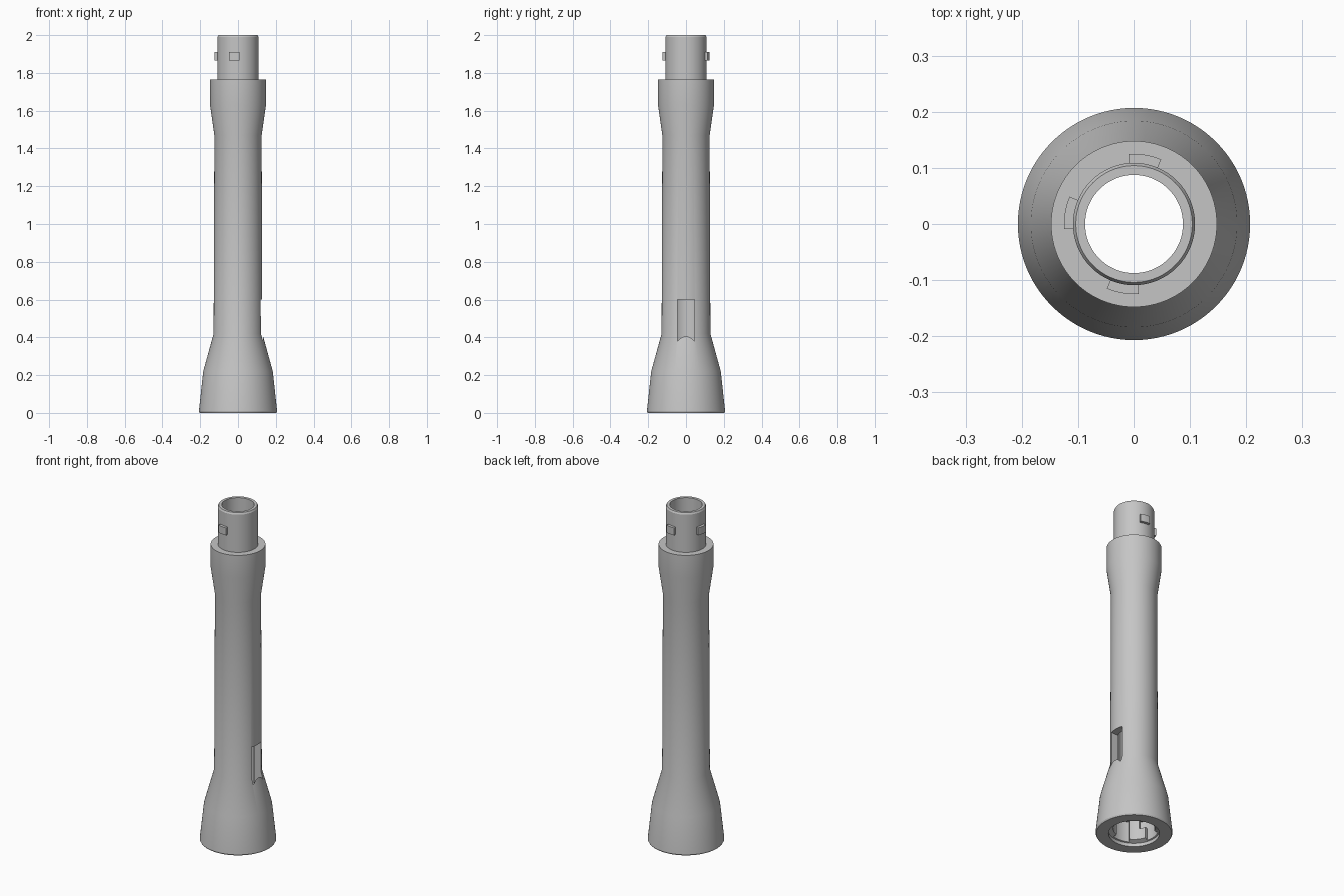
import bpy
import bmesh
from math import cos, sin, radians, tau

cube = bpy.data.objects.get("Cube")
if cube:
    bpy.data.objects.remove(cube, do_unlink=True)

grey = bpy.data.materials.new("light grey")
grey.use_nodes = True
grey.diffuse_color = (0.56, 0.56, 0.56, 1)
grey.node_tree.nodes["Principled BSDF"].inputs["Base Color"].default_value = (0.56, 0.56, 0.56, 1)


def finish(name, bm):
    bmesh.ops.recalc_face_normals(bm, faces=bm.faces)
    mesh = bpy.data.meshes.new(name)
    bm.to_mesh(mesh)
    bm.free()
    mesh.materials.append(grey)
    obj = bpy.data.objects.new(name, mesh)
    bpy.context.collection.objects.link(obj)
    return obj


def lathe(name, profile, steps=96):
    """Closed (radius, height) outline turned around z."""
    bm = bmesh.new()
    rings = [[bm.verts.new((r * cos(tau * i / steps), r * sin(tau * i / steps), z))
              for r, z in profile] for i in range(steps)]
    n = len(profile)
    for i in range(steps):
        a, b = rings[i], rings[(i + 1) % steps]
        for j in range(n):
            k = (j + 1) % n
            bm.faces.new((a[j], b[j], b[k], a[k]))
    return finish(name, bm)


def sector(name, r0, r1, z0, z1, start, end, steps=10):
    """Curved block between two radii, heights and angles."""
    bm = bmesh.new()
    rings = []
    for i in range(steps + 1):
        t = radians(start + (end - start) * i / steps)
        rings.append([bm.verts.new((r * cos(t), r * sin(t), z))
                      for r, z in ((r0, z0), (r1, z0), (r1, z1), (r0, z1))])
    for a, b in zip(rings, rings[1:]):
        for j in range(4):
            k = (j + 1) % 4
            bm.faces.new((a[j], b[j], b[k], a[k]))
    bm.faces.new(rings[0])
    bm.faces.new(rings[-1])
    return finish(name, bm)


def box(name, x0, x1, y0, y1, z0, z1):
    bm = bmesh.new()
    bmesh.ops.create_cube(bm, size=1)
    for v in bm.verts:
        v.co = (x1 if v.co.x > 0 else x0, y1 if v.co.y > 0 else y0, z1 if v.co.z > 0 else z0)
    return finish(name, bm)


def select(obj):
    bpy.ops.object.select_all(action='DESELECT')
    obj.select_set(True)
    bpy.context.view_layer.objects.active = obj


def cut(target, cutter):
    mod = target.modifiers.new("cut", 'BOOLEAN')
    mod.operation = 'DIFFERENCE'
    mod.solver = 'EXACT'
    mod.object = cutter
    select(target)
    bpy.ops.object.modifier_apply(modifier=mod.name)
    bpy.data.objects.remove(cutter, do_unlink=True)


# Flared tube with collar, neck, through bore and wider bottom socket
outer = [(0.203, 0), (0.207, 0.008), (0.184, 0.22), (0.129, 0.42), (0.125, 1.47),
         (0.148, 1.63), (0.148, 1.765), (0.109, 1.765), (0.109, 1.99), (0.104, 2.0)]
inner = [(0.0875, 2.0), (0.0875, 0.30), (0.113, 0.27), (0.113, 0.03), (0.138, 0.02), (0.138, 0)]
tube = lathe("tube_body", outer + inner)

# Keyway that breaks out through the side wall as a window
cut(tube, box("keyway_cutter", 0.03, 0.133, -0.045, 0.045, -0.05, 0.60))

# Bayonet channels in the socket: an entry and a locking recess each
for turn in (0, 90, 180):
    cut(tube, sector("entry_cutter", 0.1, 0.131, -0.05, 0.145, 62 + turn, 107 + turn))
    cut(tube, sector("lock_cutter", 0.1, 0.1305, 0.095, 0.144, 100 + turn, 125 + turn))

# Bayonet lugs on the neck
parts = [tube]
for side, turn in (("back", 0), ("right", 90), ("front", 180)):
    parts.append(sector(side + "_lug", 0.1, 0.125, 1.865, 1.91, 67 + turn, 94 + turn))

for part in parts:
    select(part)
    bpy.ops.object.shade_smooth_by_angle(angle=radians(25))
